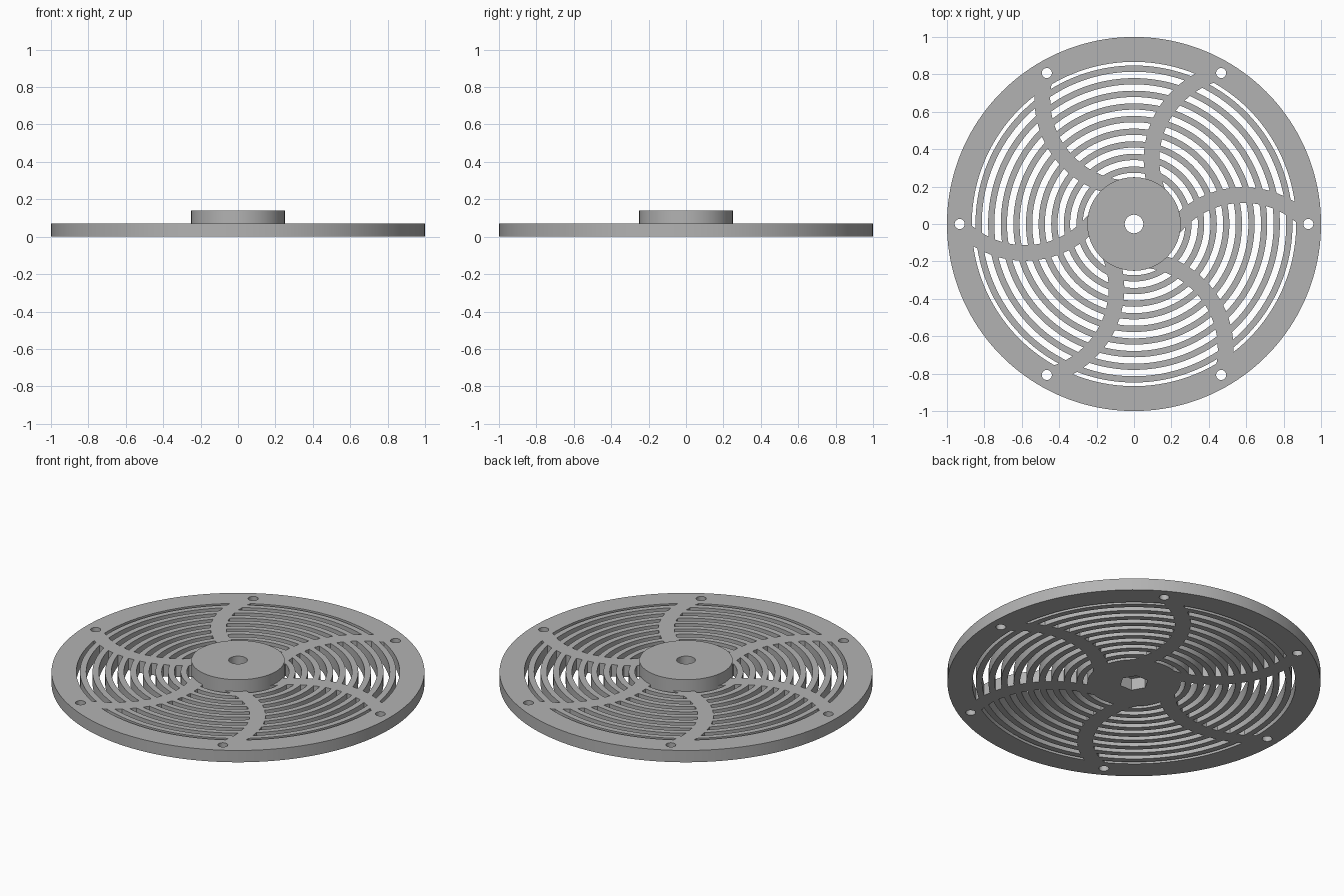
import bpy
from math import acos, atan2, cos, pi, radians, sin

cube = bpy.data.objects.get("Cube")
if cube:
    bpy.data.objects.remove(cube, do_unlink=True)

PLATE_TOP, HUB_TOP = 0.07, 0.139
ARMS = 6
STEP = 2 * pi / ARMS

grey = bpy.data.materials.new("light grey")
grey.use_nodes = True
colour = (0.45, 0.45, 0.45, 1)
grey.diffuse_color = colour
grey.node_tree.nodes["Principled BSDF"].inputs["Base Color"].default_value = colour


def circle(radius, count, x=0, y=0, turn=0):
    return [(x + radius * cos(turn + 2 * pi * i / count),
             y + radius * sin(turn + 2 * pi * i / count)) for i in range(count)]


def extruded(name, outlines, bottom, top):
    """Fill nested flat outlines, holes included, and give them thickness."""
    curve = bpy.data.curves.new(name, "CURVE")
    curve.dimensions = "2D"
    curve.fill_mode = "BOTH"
    curve.extrude = (top - bottom) / 2
    for outline in outlines:
        spline = curve.splines.new("POLY")
        spline.points.add(len(outline) - 1)
        for point, (x, y) in zip(spline.points, outline):
            point.co = (x, y, 0, 1)
        spline.use_cyclic_u = True
    obj = bpy.data.objects.new(name, curve)
    bpy.context.collection.objects.link(obj)
    obj.location.z = (top + bottom) / 2
    bpy.ops.object.select_all(action="DESELECT")
    obj.select_set(True)
    bpy.context.view_layer.objects.active = obj
    bpy.ops.object.convert(target="MESH")
    obj = bpy.context.object
    obj.data.materials.clear()
    obj.data.materials.append(grey)
    bpy.ops.object.shade_smooth_by_angle(angle=radians(30))
    return obj


# Each curved arm is a band around a circle whose centre lies off the hub
ARM_X, ARM_Y, ARM_RADIUS, ARM_HALF = 0.584, -0.323, 0.478, 0.042


def arm_angle(r, side):
    """Angle at which one edge of the first arm crosses radius r."""
    d = (ARM_X ** 2 + ARM_Y ** 2) ** 0.5
    edge = ARM_RADIUS + side * ARM_HALF
    return atan2(ARM_Y, ARM_X) + acos((r * r + d * d - edge * edge) / (2 * r * d))


def slot(inner, outer, turn, count=24):
    """Arc slot running from one arm to the next."""
    points = []
    for r, order in ((inner, 1), (outer, -1)):
        start = arm_angle(r, 1) + turn
        end = arm_angle(r, -1) + turn + STEP
        arc = [start + (end - start) * i / count for i in range(count + 1)]
        points += [(r * cos(a), r * sin(a)) for a in arc[::order]]
    return points


# Grille plate: rim holes, arc slots and a hexagonal nut socket
outlines = [circle(1, 160), circle(0.078, 6)]
PITCH, HALF_SLOT = 0.0675, 0.017
for arm in range(ARMS):
    turn = arm * STEP
    outlines.append(circle(0.027, 24, 0.932 * cos(turn), 0.932 * sin(turn)))
    for ring in range(10):
        middle = 0.257 + ring * PITCH
        outlines.append(slot(max(middle - HALF_SLOT, 0.25),
                             min(middle + HALF_SLOT, 0.867), turn))
extruded("grille_plate", outlines, 0, PLATE_TOP)

# Raised hub with the bolt hole
extruded("hub", [circle(0.25, 96), circle(0.05, 32)], PLATE_TOP, HUB_TOP)
